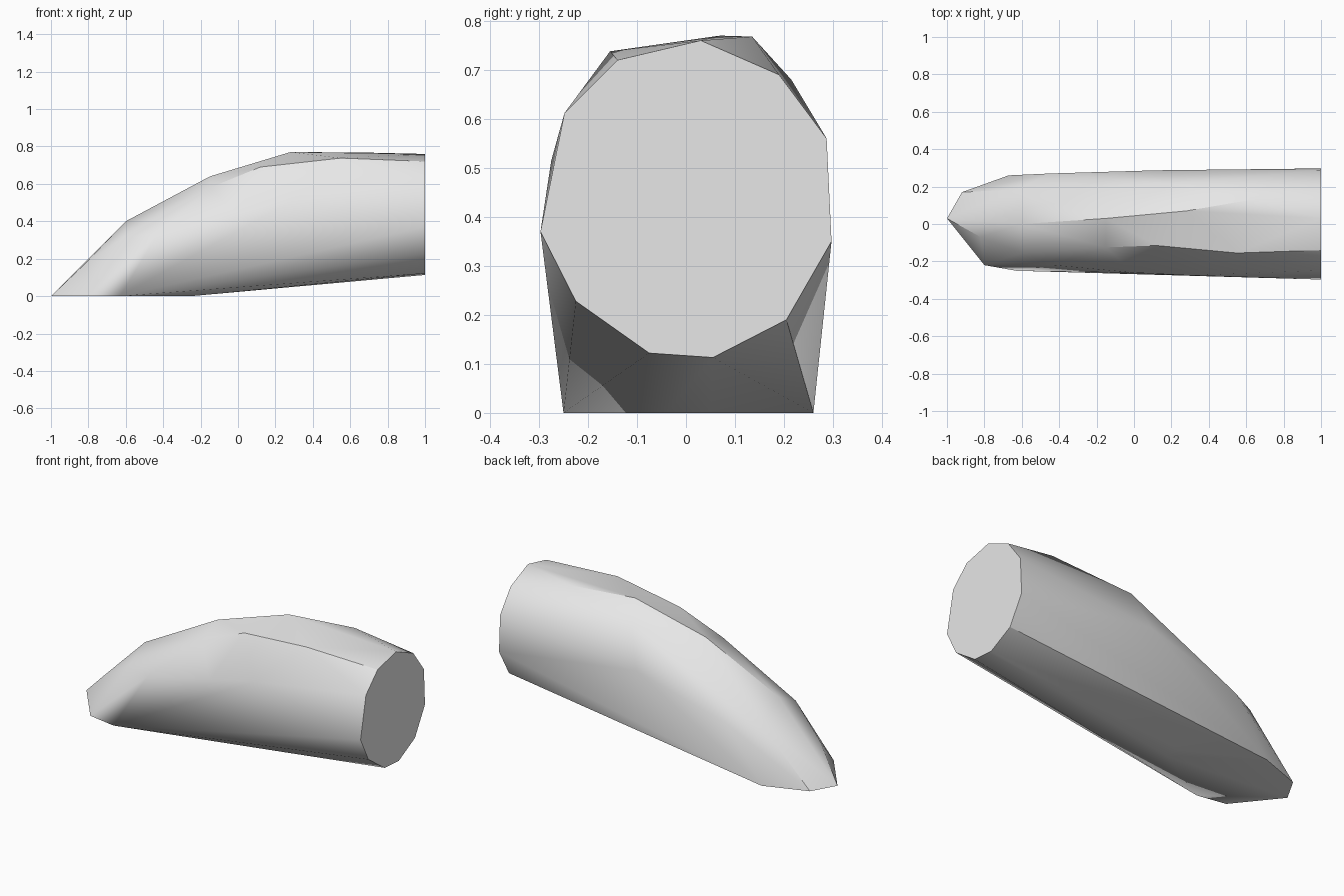
import bpy
import bmesh
import math

cube = bpy.data.objects.get("Cube")
if cube:
    bpy.data.objects.remove(cube, do_unlink=True)

# Single light grey material
grey = bpy.data.materials.new("light_grey")
grey.use_nodes = True
grey.diffuse_color = (0.8, 0.8, 0.8, 1)
grey.node_tree.nodes["Principled BSDF"].inputs["Base Color"].default_value = (0.8, 0.8, 0.8, 1)

# Flat end cap profile (y, z) at x = 1
cap = [(-0.14, 0.72), (0.03, 0.76), (0.19, 0.69), (0.287, 0.56), (0.297, 0.35),
       (0.205, 0.19), (0.055, 0.113), (-0.075, 0.122), (-0.225, 0.228),
       (-0.297, 0.37), (-0.248, 0.612)]

# Flat foot outline (x, y) at z = 0
foot = [(-1, 0.03), (-0.92, 0.17), (-0.67, 0.26), (-0.25, 0.05),
        (-0.25, -0.04), (-0.63, -0.25), (-0.8, -0.22)]

# Crest along the top, then the shoulders on each side
crest = [(-0.6, 0.0, 0.40), (-0.15, 0.03, 0.64), (0.28, 0.07, 0.77), (0.66, 0.135, 0.768)]
right_shoulder = [(-0.82, -0.07, 0.17), (-0.6, -0.155, 0.32), (-0.43, -0.22, 0.33),
                  (-0.15, -0.125, 0.58), (0.12, -0.115, 0.69), (0.55, -0.155, 0.738),
                  (0.0, -0.26, 0.44), (0.3, -0.275, 0.515)]
left_shoulder = [(-0.62, 0.185, 0.31), (-0.45, 0.27, 0.31), (0.12, 0.287, 0.47),
                 (0.2, 0.215, 0.68)]

# Wrap the profiles in one faceted convex shell
bm = bmesh.new()
points = [(1, y, z) for y, z in cap] + [(x, y, 0) for x, y in foot]
for p in points + crest + right_shoulder + left_shoulder:
    bm.verts.new(p)
hull = bmesh.ops.convex_hull(bm, input=bm.verts[:])
unused = {g for g in hull["geom_interior"] + hull["geom_unused"]
          if isinstance(g, bmesh.types.BMVert)}
bmesh.ops.delete(bm, geom=list(unused), context='VERTS')

# Merge the triangles of the flat cap and foot
bmesh.ops.dissolve_limit(bm, angle_limit=math.radians(0.5), verts=bm.verts[:], edges=bm.edges[:])
bmesh.ops.recalc_face_normals(bm, faces=bm.faces[:])

mesh = bpy.data.meshes.new("curved_horn")
bm.to_mesh(mesh)
bm.free()
mesh.materials.append(grey)
horn = bpy.data.objects.new("curved_horn", mesh)
bpy.context.collection.objects.link(horn)

# Smooth the gentle facets and keep the rims sharp
bpy.ops.object.select_all(action='DESELECT')
horn.select_set(True)
bpy.context.view_layer.objects.active = horn
bpy.ops.object.shade_smooth_by_angle(angle=math.radians(30))
